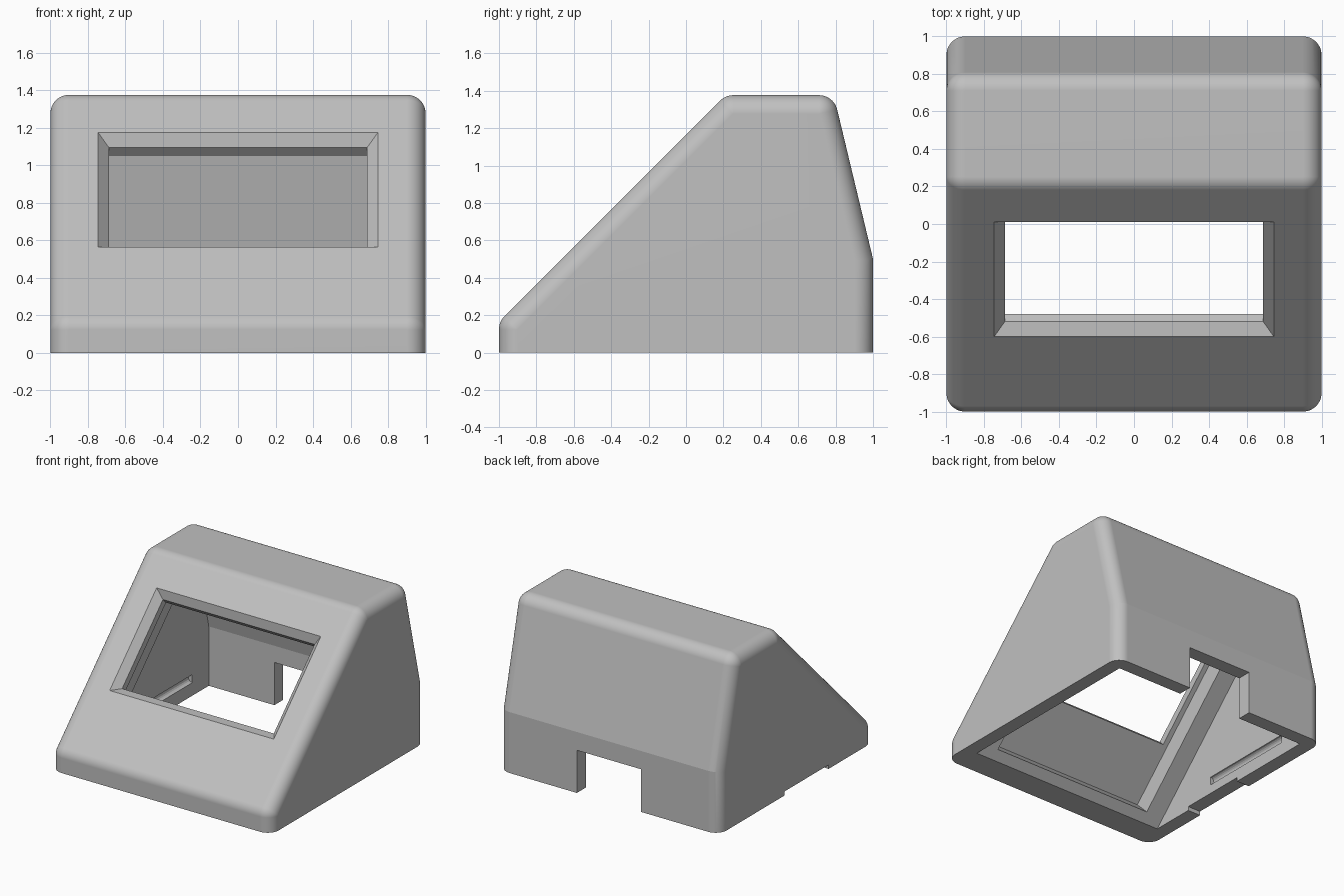
import bpy, bmesh, math
from mathutils import Vector

cube = bpy.data.objects.get("Cube")
if cube:
    bpy.data.objects.remove(cube, do_unlink=True)

grey = bpy.data.materials.new("light_grey_plastic")
grey.use_nodes = True
colour = (0.53, 0.53, 0.53, 1)
grey.diffuse_color = colour
grey.node_tree.nodes["Principled BSDF"].inputs["Base Color"].default_value = colour


def loft(name, rings):
    """Closed solid through rings with equal point counts."""
    bm = bmesh.new()
    loops = [[bm.verts.new(p) for p in ring] for ring in rings]
    n = len(loops[0])
    for a, b in zip(loops, loops[1:]):
        for i in range(n):
            j = (i + 1) % n
            bm.faces.new((a[i], a[j], b[j], b[i]))
    bm.faces.new(loops[0])
    bm.faces.new(loops[-1])
    bmesh.ops.remove_doubles(bm, verts=bm.verts, dist=1e-5)
    bmesh.ops.recalc_face_normals(bm, faces=bm.faces)
    mesh = bpy.data.meshes.new(name)
    bm.to_mesh(mesh)
    bm.free()
    mesh.materials.append(grey)
    obj = bpy.data.objects.new(name, mesh)
    bpy.context.collection.objects.link(obj)
    return obj


def prism(name, profile, x0, x1):
    """Side profile of (y, z) points extruded along x."""
    return loft(name, [[(x, y, z) for y, z in profile] for x in (x0, x1)])


def box(name, x0, x1, y0, y1, z0, z1):
    return prism(name, [(y0, z0), (y1, z0), (y1, z1), (y0, z1)], x0, x1)


def cut(target, cutter):
    cutter.hide_render = True
    mod = target.modifiers.new("cut", "BOOLEAN")
    mod.operation = "DIFFERENCE"
    mod.solver = "EXACT"
    mod.object = cutter
    bpy.context.view_layer.objects.active = target
    bpy.ops.object.modifier_apply(modifier=mod.name)
    bpy.data.objects.remove(cutter, do_unlink=True)


# Outer shell: side profile with every upper edge rounded by one radius
R = 0.1
STEPS = 12
outline = [Vector(p) for p in
           [(-1, 0), (-1, 0.165), (0.211, 1.376), (0.79, 1.376), (1, 0.5), (1, 0)]]
normals = []
for a, b in zip(outline, outline[1:]):
    d = (b - a).normalized()
    normals.append(Vector((-d.y, d.x)))

spokes = [(outline[0] - R * normals[0], normals[0])]
for i in range(1, 5):
    n0, n1 = normals[i - 1], normals[i]
    mitre = (n0 + n1) / (1 + n0.dot(n1))
    core = outline[i] - R * mitre
    if i == 4:                      # crisp crease on the back
        spokes.append((core, mitre))
    else:
        spokes += [(core, n0.slerp(n1, k / STEPS)) for k in range(STEPS + 1)]
spokes.append((outline[5] - R * normals[4], normals[4]))

arc = [math.pi / 2 * k / STEPS for k in range(STEPS + 1)]
stations = [(1 - R + R * math.cos(a), R * math.sin(a)) for a in arc]
stations += [(-x, r) for x, r in reversed(stations)]
rings = []
for x, r in stations:
    pts = [core + r * n for core, n in spokes]
    rings.append([(x, p.x, p.y) for p in pts])
shell = loft("housing", rings)

# Hollow interior, open underneath
W = 0.885
cut(shell, prism("cavity", [(-0.883, -0.1), (0.478, 1.261), (0.708, 1.261),
                            (W, 0.487), (W, -0.1)], -W, W))

# Display recess between the two sloping inner rails
cut(shell, prism("display_recess", [(-0.831, 0.173), (0.25, 1.254), (0.55, 1.254),
                                    (-0.67, 0.012)], -0.73, 0.73))


# Chamfered window through the sloping face
def window_ring(grow, depth):
    h = math.sqrt(0.5)
    w, s = 0.745 + grow, 0.431 + grow
    return [(x, -0.295 + h * (t + depth), 0.87 + h * (t - depth))
            for x, t in [(-w, -s), (w, -s), (w, s), (-w, s)]]


cut(shell, loft("window", [window_ring(0.05, -0.05), window_ring(-0.057, 0.057),
                           window_ring(-0.057, 0.2)]))

# Cable opening in the back and pry notch under one side wall
cut(shell, box("cable_opening", -0.29, 0.29, 0.7, 1.1, -0.1, 0.35))
cut(shell, box("pry_notch", -1.1, -0.8, -0.42, 0.15, -0.1, 0.033))

# Round snap grooves inside both side walls
for side in (-1, 1):
    turn = [2 * math.pi * k / 16 for k in range(16)]
    cut(shell, loft("snap_groove",
                    [[(side * W + 0.033 * math.cos(a), y, 0.14 + 0.033 * math.sin(a))
                      for a in turn] for y in (-0.16, 0.67)]))

# Smooth rounded edges, crisp corners
bpy.ops.object.select_all(action="DESELECT")
shell.select_set(True)
bpy.context.view_layer.objects.active = shell
bpy.ops.object.shade_smooth_by_angle(angle=math.radians(11))
weighted = shell.modifiers.new("even_shading", "WEIGHTED_NORMAL")
weighted.keep_sharp = True
